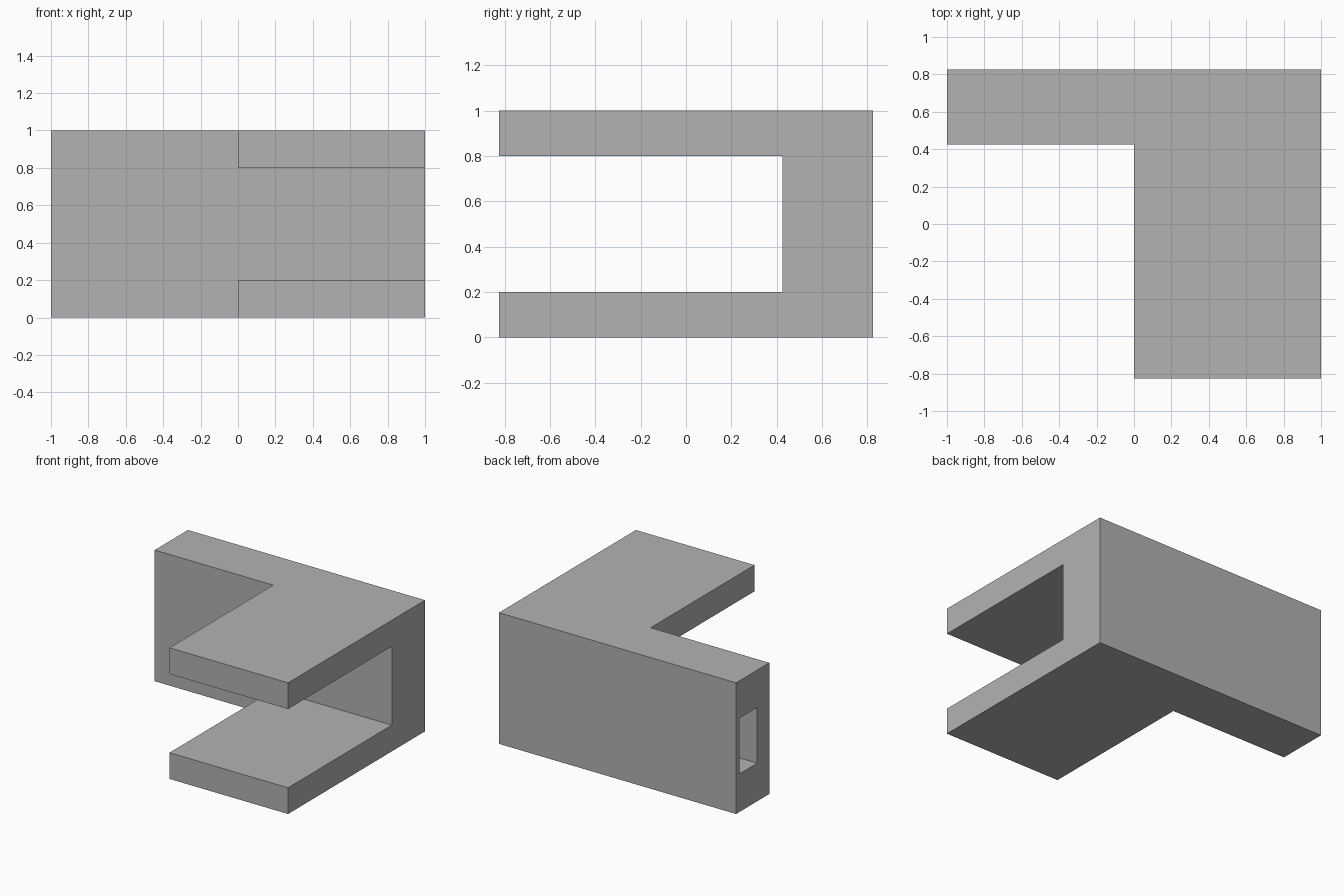
import bpy
import bmesh

default = bpy.data.objects.get("Cube")
if default:
    bpy.data.objects.remove(default, do_unlink=True)

# Single plain grey
grey = bpy.data.materials.new("plain grey")
grey.use_nodes = True
colour = (0.448, 0.448, 0.448, 1)
grey.diffuse_color = colour
grey.node_tree.nodes["Principled BSDF"].inputs["Base Color"].default_value = colour


def prism(name, outline, z0, z1):
    """Extrude a plan outline upward from z0 to z1."""
    bm = bmesh.new()
    base = bm.faces.new([bm.verts.new((x, y, z0)) for x, y in outline])
    top = bmesh.ops.extrude_face_region(bm, geom=[base])["geom"]
    verts = [v for v in top if isinstance(v, bmesh.types.BMVert)]
    bmesh.ops.translate(bm, verts=verts, vec=(0, 0, z1 - z0))
    bmesh.ops.recalc_face_normals(bm, faces=bm.faces)
    mesh = bpy.data.meshes.new(name)
    bm.to_mesh(mesh)
    bm.free()
    mesh.materials.append(grey)
    obj = bpy.data.objects.new(name, mesh)
    bpy.context.collection.objects.link(obj)
    return obj


def rectangle(x0, x1, y0, y1):
    return [(x0, y0), (x1, y0), (x1, y1), (x0, y1)]


def cut(obj, cutter):
    """Subtract the cutter, then discard it."""
    cutter.hide_render = True
    mod = obj.modifiers.new("cut", "BOOLEAN")
    mod.operation = "DIFFERENCE"
    mod.solver = "EXACT"
    mod.object = cutter
    bpy.context.view_layer.objects.active = obj
    bpy.ops.object.modifier_apply(modifier=mod.name)
    bpy.data.objects.remove(cutter, do_unlink=True)


BACK, WALL_FRONT = 0.825, 0.425

# L-shaped block: back wall and forward jaw
bracket = prism("forked_bracket", [
    (-1, WALL_FRONT), (0, WALL_FRONT), (0, -BACK),
    (1, -BACK), (1, BACK), (-1, BACK)], 0, 1)

# Open slot that leaves an upper and a lower plate
cut(bracket, prism("slot_cutter", rectangle(-0.5, 1.5, -1.5, WALL_FRONT), 0.2, 0.8))

# Rectangular socket in the end of the back wall
cut(bracket, prism("socket_cutter", rectangle(-1.5, 0, 0.57, 0.785), 0.29, 0.715))
